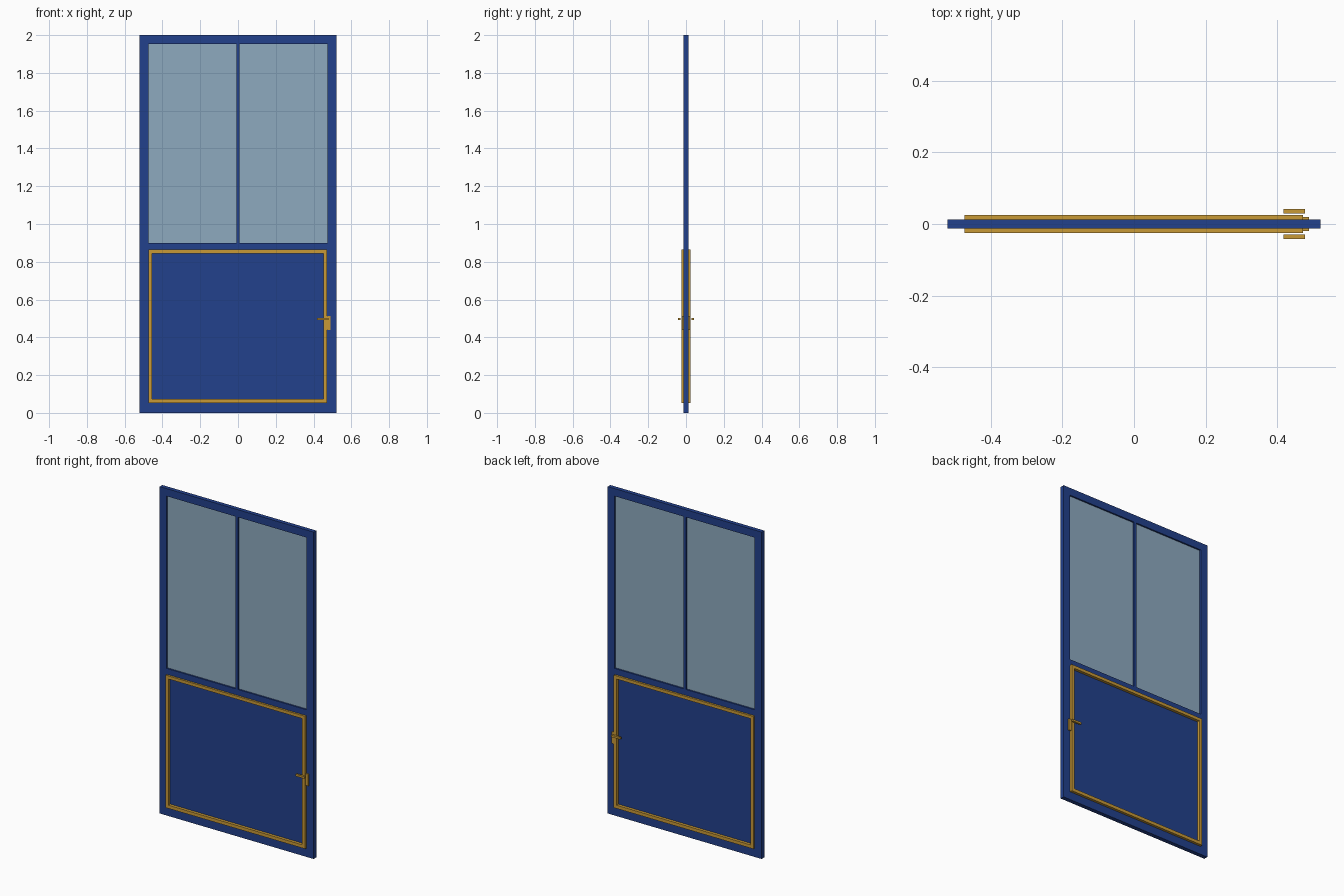
import bpy, bmesh

if "Cube" in bpy.data.objects:
    bpy.data.objects.remove(bpy.data.objects["Cube"])


def material(name, rgb):
    m = bpy.data.materials.new(name)
    m.diffuse_color = (*rgb, 1.0)
    m.use_nodes = True
    m.node_tree.nodes["Principled BSDF"].inputs["Base Color"].default_value = m.diffuse_color
    return m


BLUE = material("navy_blue", (0.016, 0.052, 0.262))
GOLD = material("brass_gold", (0.58, 0.32, 0.037))
GLASS = material("pale_glass", (0.27, 0.40, 0.52))


def add_object(name, bm, mat):
    bmesh.ops.recalc_face_normals(bm, faces=bm.faces)
    me = bpy.data.meshes.new(name)
    bm.to_mesh(me)
    bm.free()
    me.materials.append(mat)
    ob = bpy.data.objects.new(name, me)
    bpy.context.collection.objects.link(ob)
    return ob


def box(name, x0, x1, y0, y1, z0, z1, mat):
    bm = bmesh.new()
    bmesh.ops.create_cube(bm, size=1.0)
    for v in bm.verts:
        v.co = (x0 if v.co.x < 0 else x1,
                y0 if v.co.y < 0 else y1,
                z0 if v.co.z < 0 else z1)
    return add_object(name, bm, mat)


def ring(name, outer, inner, y0, y1, mat):
    """Rectangular frame; outer and inner are (x0, x1, z0, z1)."""
    bm = bmesh.new()

    def loop(r, y):
        x0, x1, z0, z1 = r
        return [bm.verts.new((x, y, z))
                for x, z in ((x0, z0), (x1, z0), (x1, z1), (x0, z1))]

    loops = [loop(outer, y0), loop(outer, y1), loop(inner, y1), loop(inner, y0)]
    for k in range(4):
        a, b = loops[k], loops[(k + 1) % 4]
        for i in range(4):
            j = (i + 1) % 4
            bm.faces.new((a[i], a[j], b[j], b[i]))
    return add_object(name, bm, mat)


T = 0.0127      # half thickness of the door
HW = 0.521      # half width
IN = 0.474      # half width of the openings

# Door frame with middle rail and window mullion
ring("door_frame", (-HW, HW, 0, 2), (-IN, IN, 0.05, 1.954), -T, T, BLUE)
box("middle_rail", -IN, IN, -T, T, 0.862, 0.90, BLUE)
box("window_mullion", -0.009, 0.009, -T, T, 0.90, 1.954, BLUE)

# Two window panes and the lower panel
box("left_pane", -IN, -0.009, -0.003, 0.003, 0.90, 1.954, GLASS)
box("right_pane", 0.009, IN, -0.003, 0.003, 0.90, 1.954, GLASS)
box("lower_panel", -IN, IN, -0.007, 0.007, 0.05, 0.862, BLUE)

# Brass trim, lock plate and lever on both faces
for side, s in (("front", -1), ("back", 1)):
    def span(a, b):
        return sorted((s * a, s * b))
    ring(side + "_trim", (-IN, 0.472, 0.053, 0.864),
         (-0.454, 0.452, 0.073, 0.845), *span(0.006, 0.0245), GOLD)
    box(side + "_lock_plate", 0.455, 0.489, *span(0.010, 0.020), 0.44, 0.512, GOLD)
    box(side + "_lever", 0.417, 0.478, *span(0.030, 0.042), 0.491, 0.503, GOLD)
